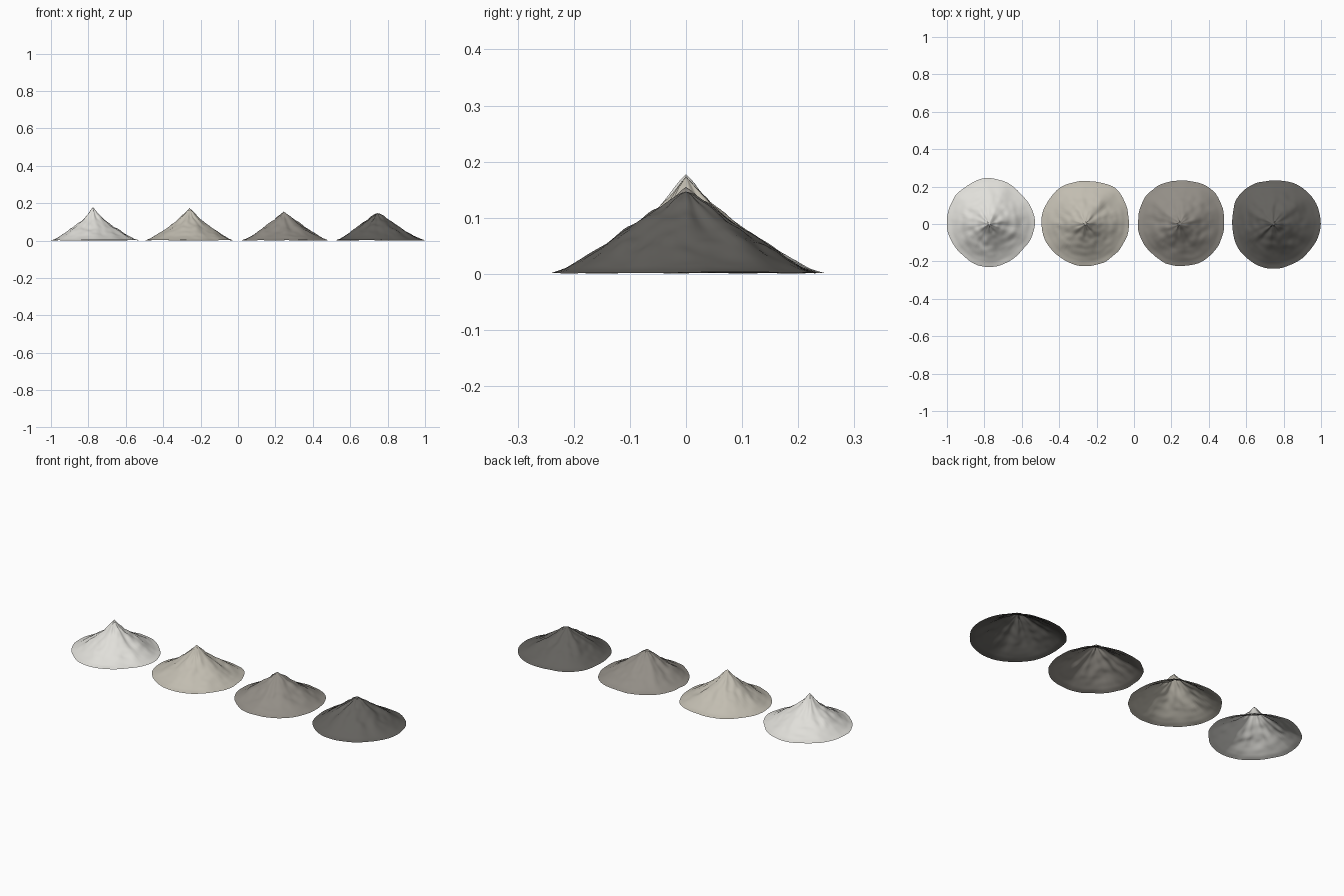
import bpy, bmesh, math
from mathutils import Vector, noise

if "Cube" in bpy.data.objects:
    bpy.data.objects.remove(bpy.data.objects["Cube"])

T = [0, .05, .13, .25, .42, .6, .77, .9, 1]   # profile stations, peak to rim
SEG, RINGS = 72, 30


def lerp_table(xs, ys, x):
    for i in range(len(xs) - 1):
        if x <= xs[i + 1]:
            f = (x - xs[i]) / (xs[i + 1] - xs[i])
            return ys[i] + (ys[i + 1] - ys[i]) * f
    return ys[-1]


def rim_radius(radii, a):
    # smooth blend between eight measured radii, plus small scallops
    u = a / (2 * math.pi) * 8
    i = int(u) % 8
    f = u - int(u)
    f = f * f * (3 - 2 * f)
    return radii[i] * (1 - f) + radii[(i + 1) % 8] * f


def mountain(name, px, radii, heights, bumps, seed, color):
    bm = bmesh.new()

    def point(t, a):
        wob = noise.noise(Vector((math.cos(a) * 4, math.sin(a) * 4, seed)))
        r = t * (rim_radius(radii, a) + .004 * wob)
        x, y = r * math.cos(a), r * math.sin(a)
        z = lerp_table(T, heights, t)
        # radial gullies and rocky lumps, fading to the peak and the rim
        mask = min(1, t / .15) * min(1, (1 - t) / .4)
        gully = noise.noise(Vector((math.cos(a) * 2.6, math.sin(a) * 2.6, seed + t * 2)))
        lump = noise.noise(Vector((x * 32, y * 32, seed * 3)))
        z += mask * (.010 * gully + .006 * lump)
        for bx, by, bh, bw in bumps:
            z += bh * math.exp(-((x - bx) ** 2 + (y - by) ** 2) / bw ** 2)
        # slightly uneven open rim
        z += .002 * t * (1 + noise.noise(Vector((x * 14, y * 14, seed))))
        return Vector((px + x, y, max(z, 0)))

    peak = bm.verts.new(point(0, 0))
    prev = None
    for k in range(1, RINGS + 1):
        ring = [bm.verts.new(point(k / RINGS, 2 * math.pi * j / SEG)) for j in range(SEG)]
        for j in range(SEG):
            n = (j + 1) % SEG
            if prev is None:
                bm.faces.new((peak, ring[j], ring[n]))
            else:
                bm.faces.new((prev[j], ring[j], ring[n], prev[n]))
        prev = ring
    for f in bm.faces:
        f.smooth = True
    me = bpy.data.meshes.new(name)
    bm.to_mesh(me)
    bm.free()
    mat = bpy.data.materials.new(name + "_stone")
    mat.diffuse_color = (*color, 1)
    mat.use_nodes = True
    mat.node_tree.nodes["Principled BSDF"].inputs["Base Color"].default_value = mat.diffuse_color
    me.materials.append(mat)
    ob = bpy.data.objects.new(name, me)
    bpy.context.collection.objects.link(ob)


# four open-bottomed peaks, pale to dark
mountain("mountain_white", -.775,
         [.245, .235, .245, .235, .225, .22, .23, .225],
         [.178, .165, .138, .110, .078, .049, .024, .008, 0],
         [], 1.3, (.75, .74, .70))
mountain("mountain_sand", -.26,
         [.233, .248, .229, .237, .235, .225, .225, .228],
         [.174, .160, .137, .111, .080, .050, .024, .008, 0],
         [(.022, -.01, .006, .012)], 5.7, (.54, .51, .44))
mountain("mountain_grey", .245,
         [.238, .25, .232, .236, .225, .217, .225, .235],
         [.155, .146, .128, .107, .079, .050, .025, .008, 0],
         [(.04, 0, .010, .018)], 9.1, (.29, .27, .24))
mountain("mountain_dark", .745,
         [.253, .25, .232, .24, .22, .23, .238, .24],
         [.146, .141, .127, .108, .081, .052, .026, .008, 0],
         [(.03, 0, .005, .02), (-.03, .02, .004, .02)], 13.4, (.125, .12, .11))
